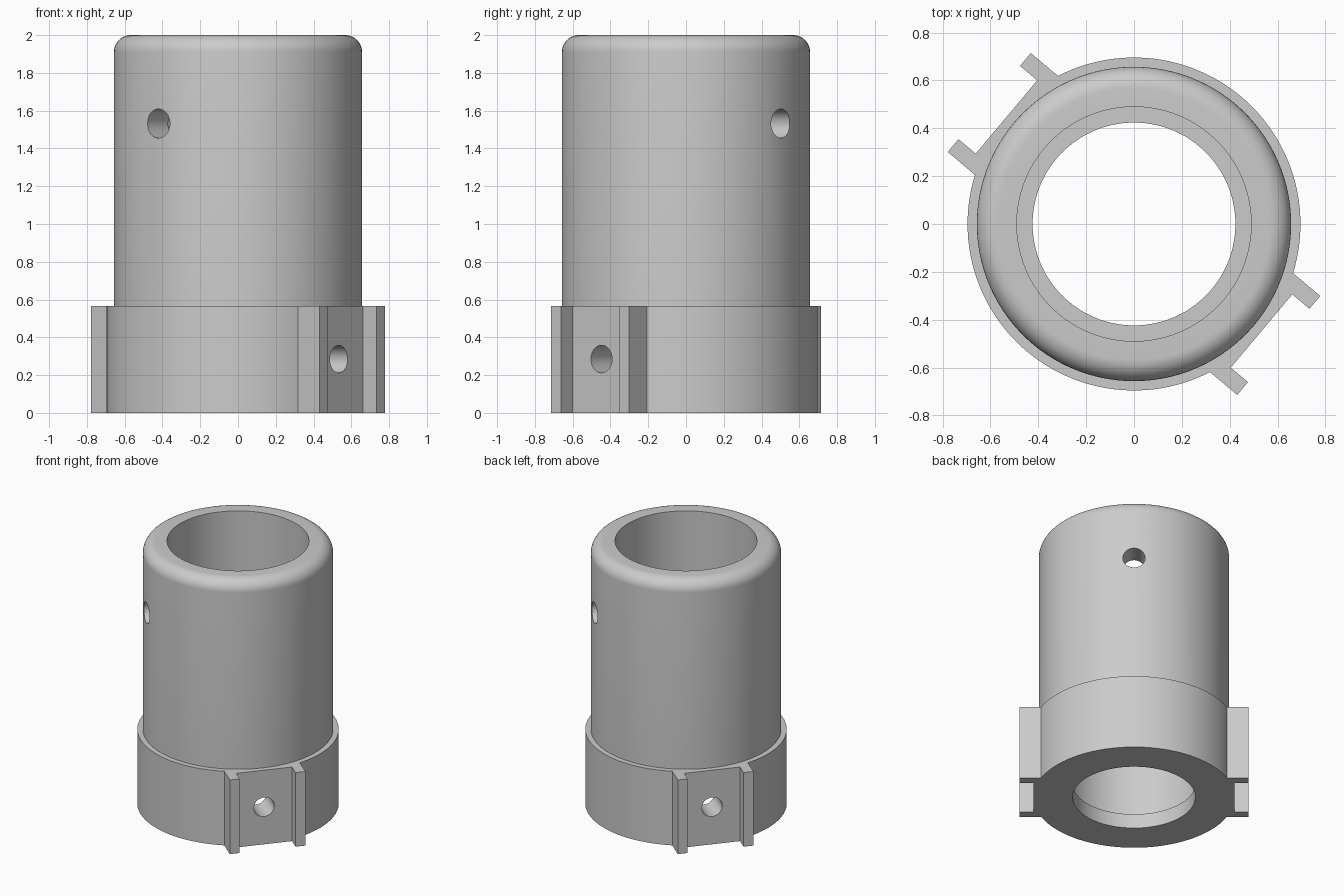
import bpy
import bmesh
import math
from mathutils import Matrix, Vector

if "Cube" in bpy.data.objects:
    bpy.data.objects.remove(bpy.data.objects["Cube"])

SEG = 128
HEIGHT = 2.0
BODY_R, COLLAR_R, COLLAR_H = 0.657, 0.696, 0.565
FILLET = 0.09
PAD_ANGLE = math.radians(-40)
CROSS_ANGLE = math.radians(50)

grey = bpy.data.materials.new("light grey")
grey.use_nodes = True
colour = (0.6, 0.6, 0.6, 1)
grey.diffuse_color = colour
grey.node_tree.nodes["Principled BSDF"].inputs["Base Color"].default_value = colour


def finish(bm, name):
    bmesh.ops.recalc_face_normals(bm, faces=bm.faces)
    mesh = bpy.data.meshes.new(name)
    bm.to_mesh(mesh)
    bm.free()
    obj = bpy.data.objects.new(name, mesh)
    bpy.context.collection.objects.link(obj)
    mesh.materials.append(grey)
    return obj


def lathe(name, profile):
    """Solid of revolution from (radius, z) points, capped at both ends."""
    bm = bmesh.new()
    rings = []
    for r, z in profile:
        rings.append([bm.verts.new((r * math.cos(a), r * math.sin(a), z))
                      for a in (math.tau * i / SEG for i in range(SEG))])
    for low, high in zip(rings, rings[1:]):
        for i in range(SEG):
            j = (i + 1) % SEG
            bm.faces.new((low[i], low[j], high[j], high[i]))
    bm.faces.new(rings[0])
    bm.faces.new(rings[-1])
    return finish(bm, name)


def extrude_outline(name, outline, height):
    bm = bmesh.new()
    face = bm.faces.new([bm.verts.new((x, y, 0)) for x, y in outline])
    new = bmesh.ops.extrude_face_region(bm, geom=[face])["geom"]
    verts = [v for v in new if isinstance(v, bmesh.types.BMVert)]
    bmesh.ops.translate(bm, verts=verts, vec=(0, 0, height))
    return finish(bm, name)


def cross_drill(name, radius, z, angle):
    """Horizontal cylinder passing right through both walls."""
    bm = bmesh.new()
    place = (Matrix.Translation((0, 0, z)) @ Matrix.Rotation(angle, 4, 'Z')
             @ Matrix.Rotation(math.pi / 2, 4, 'Y'))
    bmesh.ops.create_cone(bm, cap_ends=True, segments=48, radius1=radius,
                          radius2=radius, depth=2, matrix=place)
    return finish(bm, name)


def combine(target, tool, operation):
    mod = target.modifiers.new(tool.name, 'BOOLEAN')
    mod.operation = operation
    mod.solver = 'EXACT'
    mod.object = tool
    bpy.context.view_layer.objects.active = target
    bpy.ops.object.modifier_apply(modifier=mod.name)
    bpy.data.objects.remove(tool)


# Collar outline: round, with a flat pad between two fins on opposite sides
FIN_IN, FIN_OUT, FIN_TIP = 0.2, 0.27, 0.79
half = math.asin(FIN_OUT / COLLAR_R)
pad = [(FIN_TIP, -FIN_OUT), (FIN_TIP, -FIN_IN), (COLLAR_R, -FIN_IN),
       (COLLAR_R, FIN_IN), (FIN_TIP, FIN_IN), (FIN_TIP, FIN_OUT)]
arc_steps = 48
arc = []
for i in range(arc_steps + 1):
    a = half + (math.pi - 2 * half) * i / arc_steps
    arc.append((COLLAR_R * math.cos(a), COLLAR_R * math.sin(a)))
outline = []
for turn in (0, math.pi):
    spin = Matrix.Rotation(PAD_ANGLE + turn, 2)
    outline += [spin @ Vector(p) for p in pad + arc]
socket = extrude_outline("socket_sleeve", outline, COLLAR_H)

# Barrel with a rounded top rim
rim = [(BODY_R - FILLET + FILLET * math.cos(a), HEIGHT - FILLET + FILLET * math.sin(a))
       for a in (math.pi / 2 * i / 10 for i in range(11))]
combine(socket, lathe("barrel", [(BODY_R, 0.3)] + rim), 'UNION')

# Stepped bore leaving a narrow lip at the bottom
bore = [(0.424, -0.1), (0.424, 0.11), (0.49, 0.11), (0.49, HEIGHT + 0.1)]
combine(socket, lathe("bore", bore), 'DIFFERENCE')

# Cross holes through the pads and the upper barrel
combine(socket, cross_drill("pad_hole", 0.073, 0.285, PAD_ANGLE), 'DIFFERENCE')
combine(socket, cross_drill("upper_hole", 0.077, 1.532, CROSS_ANGLE), 'DIFFERENCE')

bpy.ops.object.select_all(action='DESELECT')
socket.select_set(True)
bpy.context.view_layer.objects.active = socket
bpy.ops.object.shade_smooth_by_angle(angle=math.radians(30))
